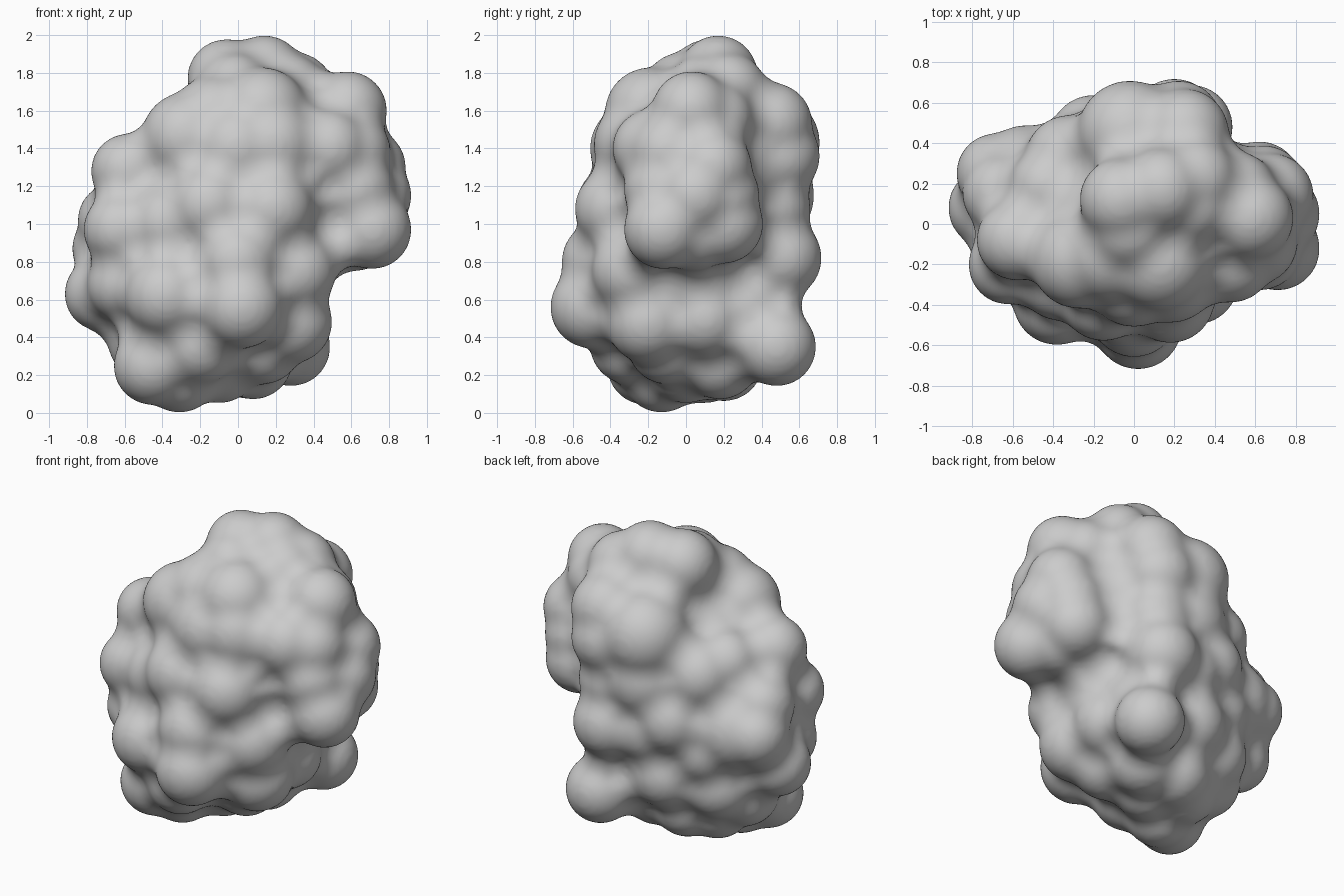
import bpy
import bmesh
from mathutils import Matrix, Vector

default_cube = bpy.data.objects.get("Cube")
if default_cube:
    bpy.data.objects.remove(default_cube, do_unlink=True)

# One grey for the whole surface
grey = bpy.data.materials.new("soft_grey")
grey.use_nodes = True
colour = (0.6, 0.6, 0.6, 1.0)
grey.diffuse_color = colour
shader = next(n for n in grey.node_tree.nodes if n.type == 'BSDF_PRINCIPLED')
shader.inputs["Base Color"].default_value = colour

# Balls are swollen by this much, fused, then shrunk back to fill creases
SWELL = 0.1


def add_ball(bm, centre, radii):
    """Add one swollen ball or ellipsoid to the cluster."""
    swollen = [radius + SWELL for radius in radii]
    matrix = Matrix.Translation(Vector(centre)) @ Matrix.Diagonal((*swollen, 1.0))
    bmesh.ops.create_icosphere(bm, subdivisions=4, radius=1.0, matrix=matrix)


def add_cluster(bm, radius, centres):
    """Add several lumps that share one radius."""
    for centre in centres:
        add_ball(bm, centre, (radius, radius, radius))


def add_fuse(obj, voxel_size):
    """Fuse overlapping shapes into one skin."""
    fuse = obj.modifiers.new("fuse", 'REMESH')
    fuse.mode = 'VOXEL'
    fuse.voxel_size = voxel_size
    fuse.use_smooth_shade = True


def add_soften(obj, iterations):
    """Relax the skin."""
    soften = obj.modifiers.new("soften", 'SMOOTH')
    soften.factor = .5
    soften.iterations = iterations


cluster = bmesh.new()

# Solid core that fills the middle
add_ball(cluster, (-.05, .02, .9), (.57, .46, .72))
add_ball(cluster, (.15, .1, 1.25), (.5, .43, .5))

# Crown lumps
add_cluster(cluster, .21, [
    (.14, .17, 1.79), (-.06, .12, 1.77), (.3, .22, 1.7),
    (-.02, -.02, 1.7), (.27, .1, 1.69),
])

# Front face lumps, upper brow first
add_cluster(cluster, .24, [
    (.13, -.19, 1.59), (-.12, -.15, 1.55), (-.27, -.18, 1.46),
    (.0, -.27, 1.4), (.18, -.25, 1.42),
])
add_cluster(cluster, .22, [
    (-.15, -.36, 1.1), (.18, -.37, 1.08), (.0, -.44, .8),
    (-.38, -.38, .62), (.02, -.5, .56), (.3, -.28, .75),
    (-.36, -.26, 1.0), (.28, -.2, .48),
])

# Left-hand flank in the front view
add_cluster(cluster, .2, [
    (-.58, -.08, 1.28), (-.62, -.2, .97), (-.72, .08, .63),
    (-.68, .25, .87), (-.65, .15, 1.02), (-.6, -.15, .68),
    (-.42, .18, 1.25),
])

# Overhanging lobe on the other flank
add_cluster(cluster, .21, [
    (.71, -.12, .97), (.71, .05, 1.15), (.62, .2, 1.0),
    (.58, .03, 1.6), (.6, -.09, 1.38), (.68, .14, 1.3),
    (.48, -.18, 1.4), (.62, .04, .96), (.5, .15, 1.55),
    (.62, -.12, 1.18), (.64, .18, 1.15),
])

# Back face lumps
add_cluster(cluster, .22, [
    (.25, .45, 1.53), (.22, .49, 1.36), (.2, .44, 1.08),
    (.2, .5, .82), (-.03, .42, .82), (-.2, .42, .92),
    (-.32, .32, 1.2), (-.35, .3, .72), (-.12, .36, .52),
    (-.4, .22, .47), (.2, .3, .55),
])
add_cluster(cluster, .26, [
    (-.02, .45, 1.43), (-.02, .42, 1.15), (-.53, .23, .87),
])

# Underside lumps
add_cluster(cluster, .21, [
    (-.45, -.21, .25), (-.31, -.13, .21), (-.2, -.3, .36),
    (-.1, .0, .26), (.08, .18, .28), (-.15, .2, .27),
    (-.48, .08, .38), (.13, -.1, .36), (.28, .1, .5),
    (-.3, .1, .26),
])

# Round knob low on the back
add_cluster(cluster, .21, [(.28, .48, .35)])

mesh = bpy.data.meshes.new("lumpy_surface")
cluster.to_mesh(mesh)
cluster.free()
mesh.materials.append(grey)
for face in mesh.polygons:
    face.use_smooth = True
body = bpy.data.objects.new("lumpy_surface", mesh)
bpy.context.collection.objects.link(body)

# Fuse the swollen balls, shrink the skin back and relax it
add_fuse(body, .02)
add_soften(body, 5)
shrink = body.modifiers.new("shrink", 'DISPLACE')
shrink.direction = 'NORMAL'
shrink.mid_level = 0
shrink.strength = -SWELL
add_fuse(body, .02)
add_soften(body, 6)
